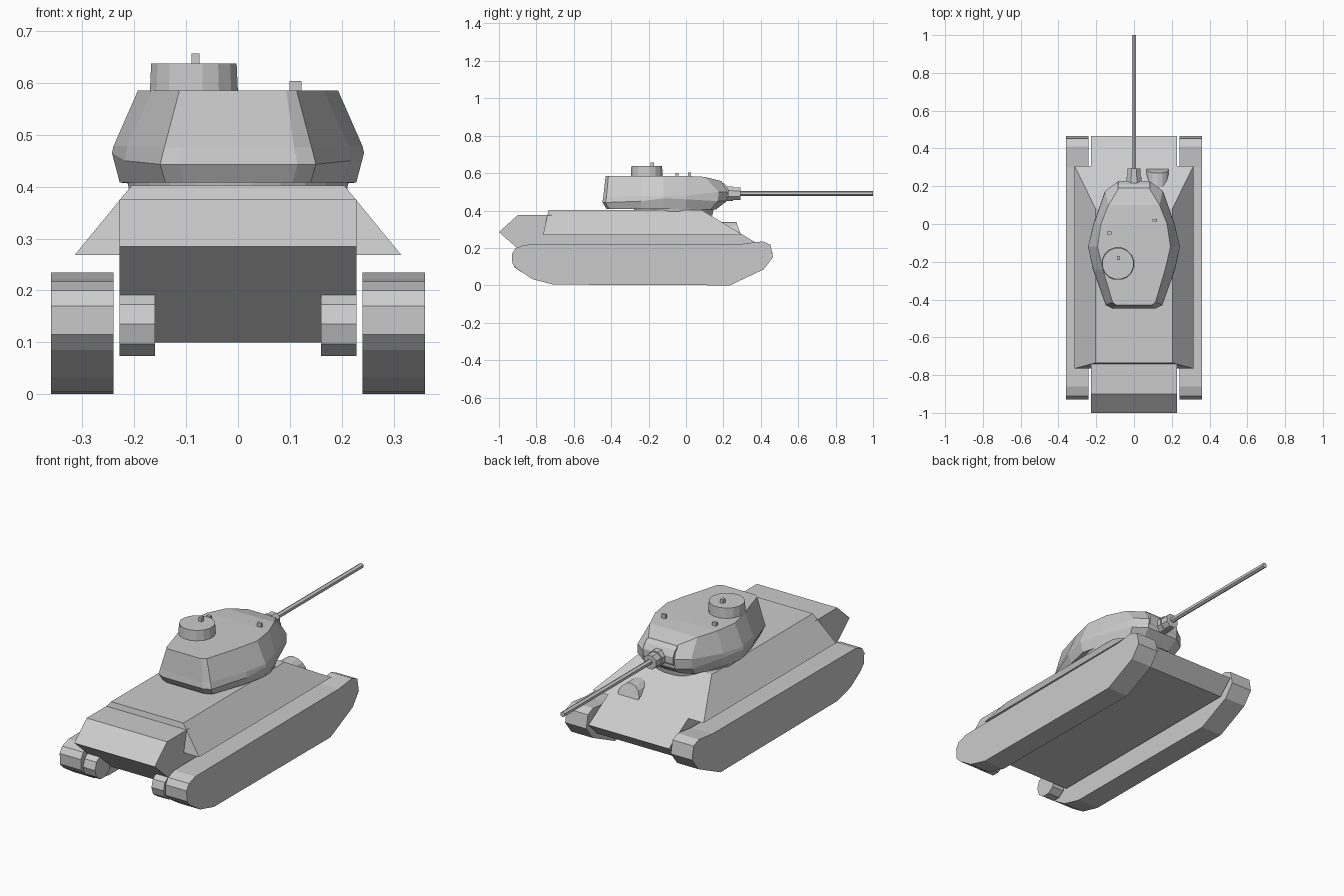
import bpy, bmesh, math
from mathutils import Matrix

if "Cube" in bpy.data.objects:
    bpy.data.objects.remove(bpy.data.objects["Cube"])


def make(name, verts, faces):
    bm = bmesh.new()
    vs = [bm.verts.new(v) for v in verts]
    for f in faces:
        bm.faces.new([vs[i] for i in f])
    bmesh.ops.recalc_face_normals(bm, faces=bm.faces)
    mesh = bpy.data.meshes.new(name)
    bm.to_mesh(mesh)
    bm.free()
    ob = bpy.data.objects.new(name, mesh)
    bpy.context.collection.objects.link(ob)
    return ob


def loft(name, rings):
    """Skin equal-length closed rings and cap both ends."""
    n = len(rings[0])
    faces = [list(range(n)), [(len(rings) - 1) * n + i for i in range(n)]]
    for r in range(len(rings) - 1):
        a, b = r * n, (r + 1) * n
        faces += [[a + i, a + (i + 1) % n, b + (i + 1) % n, b + i] for i in range(n)]
    return make(name, [p for ring in rings for p in ring], faces)


def side_extrude(name, profile, x0, x1):
    return loft(name, [[(x, y, z) for y, z in profile] for x in (x0, x1)])


def cylinder(name, centre, axis, sides, r0, r1, depth):
    rot = {'X': Matrix.Rotation(math.pi / 2, 4, 'Y'),
           'Y': Matrix.Rotation(-math.pi / 2, 4, 'X'),
           'Z': Matrix.Identity(4)}[axis]
    m = Matrix.Translation(centre) @ rot @ Matrix.Rotation(math.pi / sides, 4, 'Z')
    rings = []
    for r, h in ((r0, -depth / 2), (r1, depth / 2)):
        rings.append([m @ Matrix.Translation((r * math.cos(t), r * math.sin(t), h)).to_translation()
                      for t in (2 * math.pi * i / sides for i in range(sides))])
    return loft(name, rings)


def box(name, x, y, z):
    return side_extrude(name, [(y[0], z[0]), (y[1], z[0]), (y[1], z[1]), (y[0], z[1])], *x)


# Lower hull with angled nose and overhanging tail
side_extrude("lower_hull", [(-1, .285), (-.9, .375), (-.72, .375), (-.72, .28), (.287, .28),
                            (.465, .173), (.39, .1), (-.79, .1)], -.228, .228)

# Upper hull with sloped sides and front plate
loft("upper_hull", [
    [(-.315, -.765, .268), (.315, -.765, .268), (.315, .307, .268), (-.315, .307, .268)],
    [(-.205, -.735, .402), (.205, -.735, .402), (.205, .085, .402), (-.205, .085, .402)]])

# Tracks and rear drive housings on both sides
track = [(-.93, .17), (-.91, .2), (-.86, .217), (.3, .222), (.41, .235), (.452, .217),
         (.465, .15), (.415, .085), (.235, 0), (-.71, .004), (-.82, .033), (-.9, .085), (-.928, .115)]
for side, s in (("left", -1), ("right", 1)):
    side_extrude(side + "_track", track, s * .24, s * .36)
    cylinder(side + "_drive_housing", (s * .194, -.865, .135), 'X', 10, .065, .065, .068)

# Turret: half outlines from tail to nose, mirrored into full rings
def turret_ring(half):
    return half + [(-x, y, z) for x, y, z in reversed(half)]

base = [(.105, -.425, .408), (.14, -.41, .408), (.2, -.24, .408), (.228, -.12, .408),
        (.2, 0, .405), (.14, .13, .405), (.08, .16, .405)]
waist = [(.115, -.447, .443), (.15, -.43, .443), (.218, -.24, .45), (.243, -.12, .465),
         (.215, 0, .46), (.155, .17, .45), (.09, .218, .45)]
shoulder = [(.108, -.442, .475), (.142, -.425, .475), (.214, -.24, .478), (.24, -.12, .478),
            (.212, 0, .48), (.152, .175, .5), (.09, .222, .5)]
roof = [(.093, -.43, .585), (.113, -.415, .585), (.165, -.24, .585), (.193, -.12, .585),
        (.175, 0, .585), (.135, .1, .58), (.08, .19, .557)]
turret = loft("turret", [turret_ring(r) for r in (base, waist, shoulder, roof)])
bm = bmesh.new()
bm.from_mesh(turret.data)
bmesh.ops.triangulate(bm, faces=[f for f in bm.faces if len(f.verts) > 4])
bm.to_mesh(turret.data)
bm.free()
cylinder("turret_ring", (0, -.065, .392), 'Z', 24, .208, .215, .036)

# Gun shield, collar and barrel
cylinder("gun_shield", (0, .165, .495), 'X', 12, .064, .064, .17)
cylinder("gun_collar", (0, .225, .49), 'Y', 8, .042, .042, .05)
cylinder("gun_sleeve", (0, .255, .49), 'Y', 8, .037, .037, .075)
cylinder("gun_barrel", (0, .63, .492), 'Y', 6, .0135, .0135, .74)

# Cupola and small roof fittings
cylinder("cupola", (-.085, -.21, .605), 'Z', 16, .087, .084, .064)
box("cupola_handle", (-.09, -.074), (-.19, -.17), (.63, .657))
box("right_roof_fitting", (.099, .122), (.012, .026), (.58, .604))
box("left_roof_fitting", (-.142, -.12), (-.055, -.04), (.58, .601))

# Rounded bulge on the front plate
side = cylinder("bow_gun_housing", (.125, .215, .28), 'Y', 14, .06, .06, .15)
for v in side.data.vertices:
    if v.co.y > .25:
        v.co.y -= (v.co.z - .28) * .35
